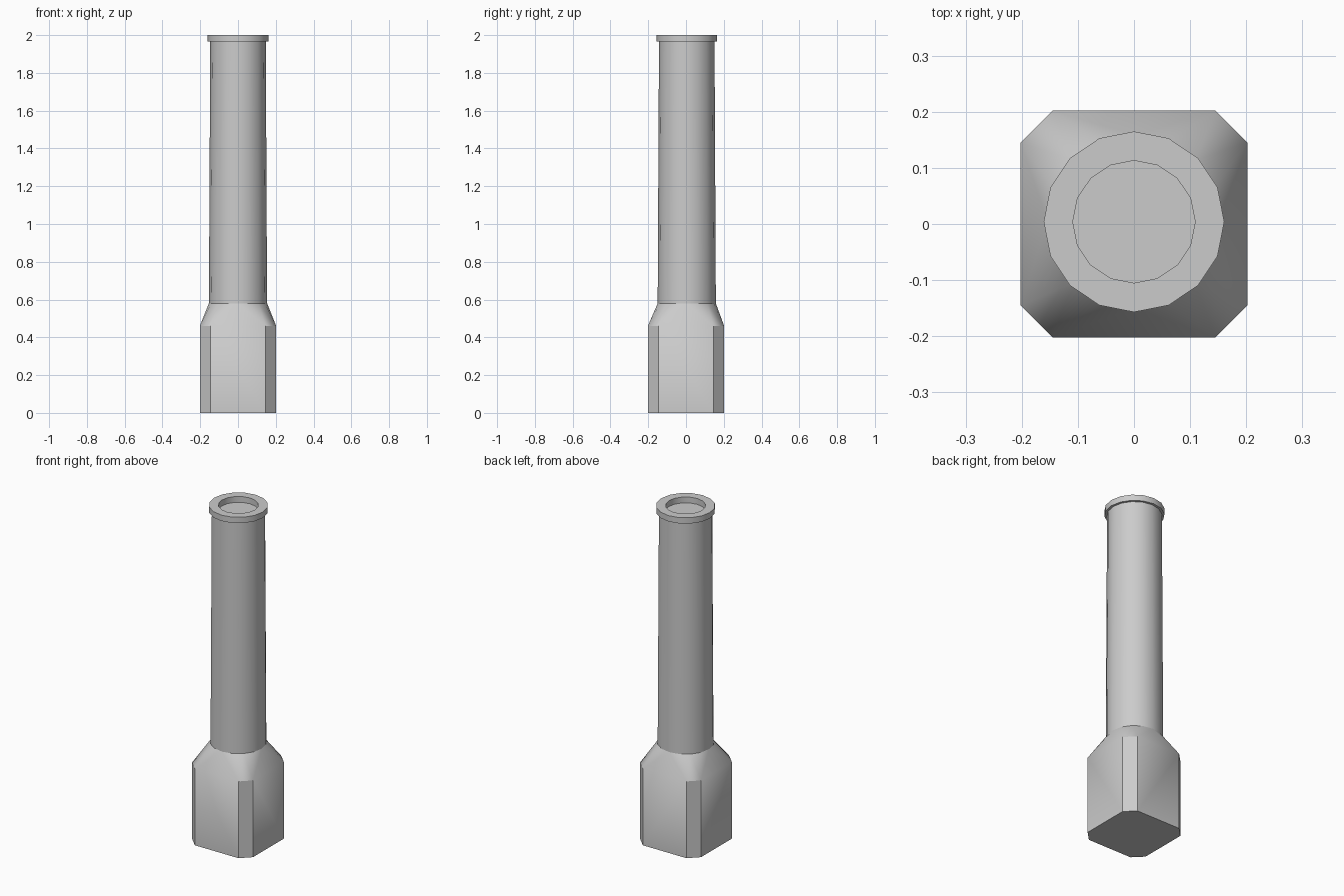
import bpy
import bmesh
from math import cos, sin, pi, radians
from mathutils import Vector

cube = bpy.data.objects.get("Cube")
if cube:
    bpy.data.objects.remove(cube)

SIDES = 16
OFFSET_Y = 0.004

grey = bpy.data.materials.new("light_grey")
grey.use_nodes = True
colour = (0.6, 0.6, 0.6, 1)
grey.diffuse_color = colour
grey.node_tree.nodes["Principled BSDF"].inputs["Base Color"].default_value = colour


def ring(radius, z):
    """Points of one level of the round shaft."""
    return [Vector((radius * cos(2 * pi * i / SIDES),
                    radius * sin(2 * pi * i / SIDES) + OFFSET_Y, z))
            for i in range(SIDES)]


def chamfered_square(half, flat, z):
    """Points of one level of the square foot with cut corners."""
    return [Vector((sx * a, sy * b, z)) for sx in (-1, 1) for sy in (-1, 1)
            for a, b in ((half, flat), (flat, half))]


bm = bmesh.new()

# Foot and shoulder
points = (chamfered_square(0.202, 0.145, 0) + chamfered_square(0.202, 0.145, 0.46)
          + ring(0.154, 0.58))
bmesh.ops.convex_hull(bm, input=[bm.verts.new(p) for p in points])
bmesh.ops.dissolve_limit(bm, angle_limit=radians(0.5),
                         verts=bm.verts[:], edges=bm.edges[:])
top = max(bm.faces, key=lambda f: f.calc_center_median().z)

# Tapered shaft, lip and recessed mouth
loop = [v for v in top.verts]
start = min(range(SIDES), key=lambda i: (loop[i].co - ring(0.154, 0.58)[0]).length)
loop = loop[start:] + loop[:start]
bm.faces.remove(top)
for radius, z in ((0.147, 1.965), (0.161, 1.965), (0.161, 2.0),
                  (0.109, 2.0), (0.109, 1.965)):
    level = [bm.verts.new(p) for p in ring(radius, z)]
    for i in range(SIDES):
        j = (i + 1) % SIDES
        bm.faces.new((loop[i], loop[j], level[j], level[i]))
    loop = level
bm.faces.new(loop)
bmesh.ops.recalc_face_normals(bm, faces=bm.faces[:])

mesh = bpy.data.meshes.new("chimney")
bm.to_mesh(mesh)
bm.free()
mesh.materials.append(grey)
chimney = bpy.data.objects.new("chimney", mesh)
bpy.context.collection.objects.link(chimney)

# Smooth shaft with crisp foot corners and lip
bpy.ops.object.select_all(action='DESELECT')
chimney.select_set(True)
bpy.context.view_layer.objects.active = chimney
bpy.ops.object.shade_smooth_by_angle(angle=radians(30))
